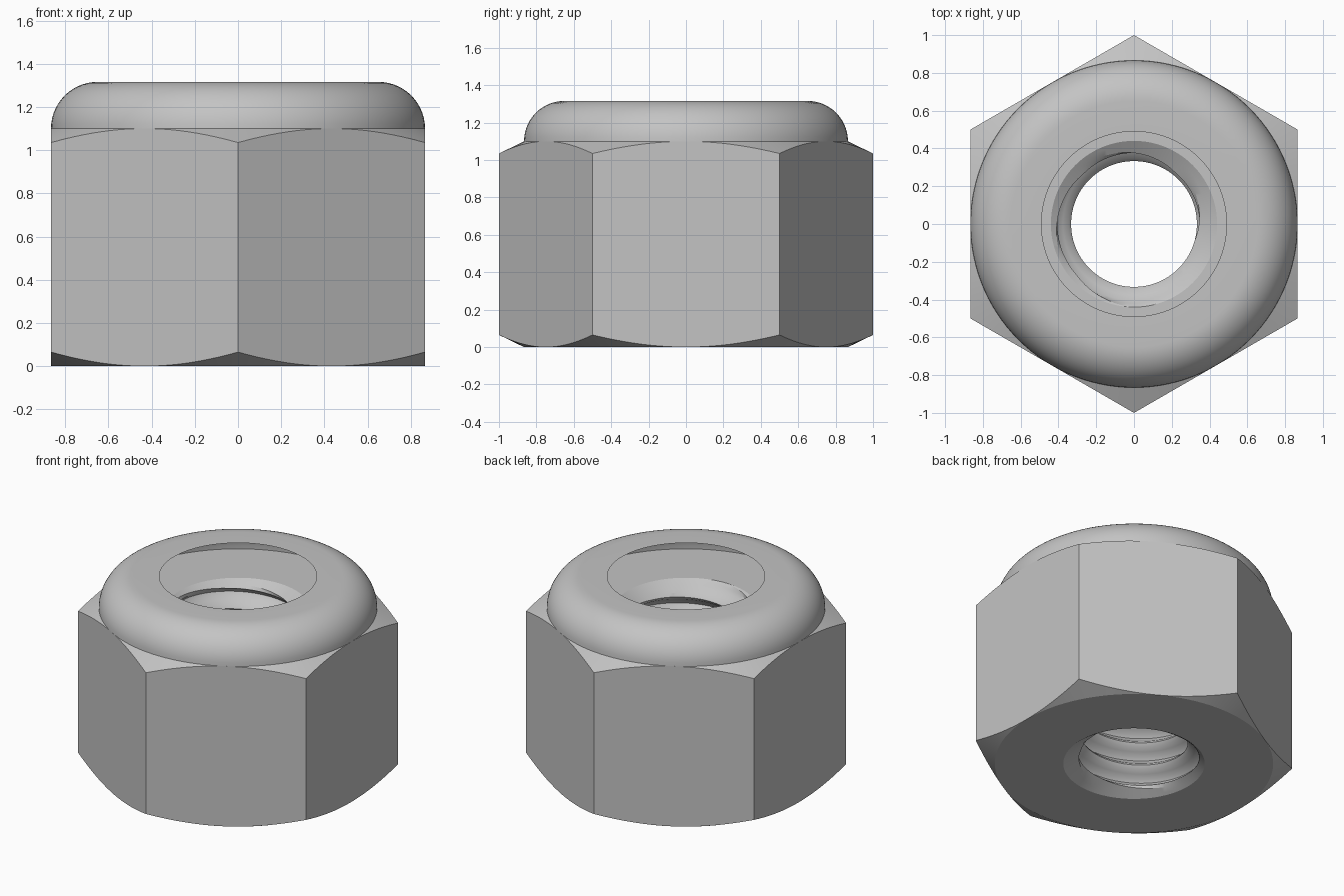
import bpy, bmesh, math

if "Cube" in bpy.data.objects:
    bpy.data.objects.remove(bpy.data.objects["Cube"], do_unlink=True)

COLUMNS = 120
APOTHEM = 0.866      # half the distance across flats
HEIGHT = 1.1         # hexagonal body
TOP = 1.316          # crown of the collar
BEVEL_SLOPE = 0.485
MINOR, MAJOR = 0.333, 0.42
PITCH, STEPS = 0.16, 8

steel = bpy.data.materials.new("steel grey")
steel.use_nodes = True
colour = (0.55, 0.55, 0.55, 1)
steel.diffuse_color = colour
steel.node_tree.nodes["Principled BSDF"].inputs["Base Color"].default_value = colour


def lathe(name, profile, closed, sharp_angle):
    """Sweep profile(angle) -> [(radius, z)] around the z axis."""
    bm = bmesh.new()
    columns = []
    for i in range(COLUMNS + 1):
        a = math.tau * i / COLUMNS
        columns.append([bm.verts.new((r * math.cos(a), r * math.sin(a), z))
                        for r, z in profile(a)])
    count = len(columns[0])
    for left, right in zip(columns, columns[1:]):
        for j in range(count if closed else count - 1):
            k = (j + 1) % count
            bm.faces.new((left[j], right[j], right[k], left[k]))
    bmesh.ops.remove_doubles(bm, verts=bm.verts, dist=0.0002)
    mesh = bpy.data.meshes.new(name)
    bm.to_mesh(mesh)
    bm.free()
    mesh.materials.append(steel)
    obj = bpy.data.objects.new(name, mesh)
    bpy.context.collection.objects.link(obj)
    bpy.ops.object.select_all(action="DESELECT")
    obj.select_set(True)
    bpy.context.view_layer.objects.active = obj
    bpy.ops.object.shade_smooth_by_angle(angle=math.radians(sharp_angle))
    return obj


def bore_radius(phase, z):
    """Thread with narrow flat crests, opened by a countersink at each end."""
    wave = abs(2 * (phase % 1) - 1)
    wave = min(1, max(0, (wave - 0.125) / 0.75))
    thread = MINOR + (MAJOR - MINOR) * wave
    countersink = 0.44 - 1.6 * min(z, HEIGHT - z)
    return max(thread, countersink)


def nut_profile(a):
    # Hexagon radius at this angle, with conical corner chamfers
    sixth = math.pi / 3
    r = APOTHEM / math.cos((a + sixth / 2) % sixth - sixth / 2)
    chamfer = (r - APOTHEM) * BEVEL_SLOPE
    points = [(APOTHEM, 0), (r, chamfer), (r, HEIGHT - chamfer), (APOTHEM, HEIGHT)]
    # Helical thread, running down the bore
    turns = math.ceil(HEIGHT / PITCH)
    for k in range(turns * STEPS, -STEPS - 1, -1):
        z = min(HEIGHT, max(0, PITCH * (k / STEPS + a / math.tau)))
        points.append((bore_radius(k / STEPS, z), z))
    return points


def collar_profile(a):
    # Rounded shoulder, then a flat rim round the opening
    radius = TOP - HEIGHT
    arc = [math.pi / 2 * i / 14 for i in range(15)]
    points = [(APOTHEM - radius + radius * math.cos(t), HEIGHT + radius * math.sin(t))
              for t in arc]
    return points + [(0.49, TOP)]


lathe("hex_nut_body", nut_profile, True, 20)
lathe("rounded_collar", collar_profile, False, 30)
